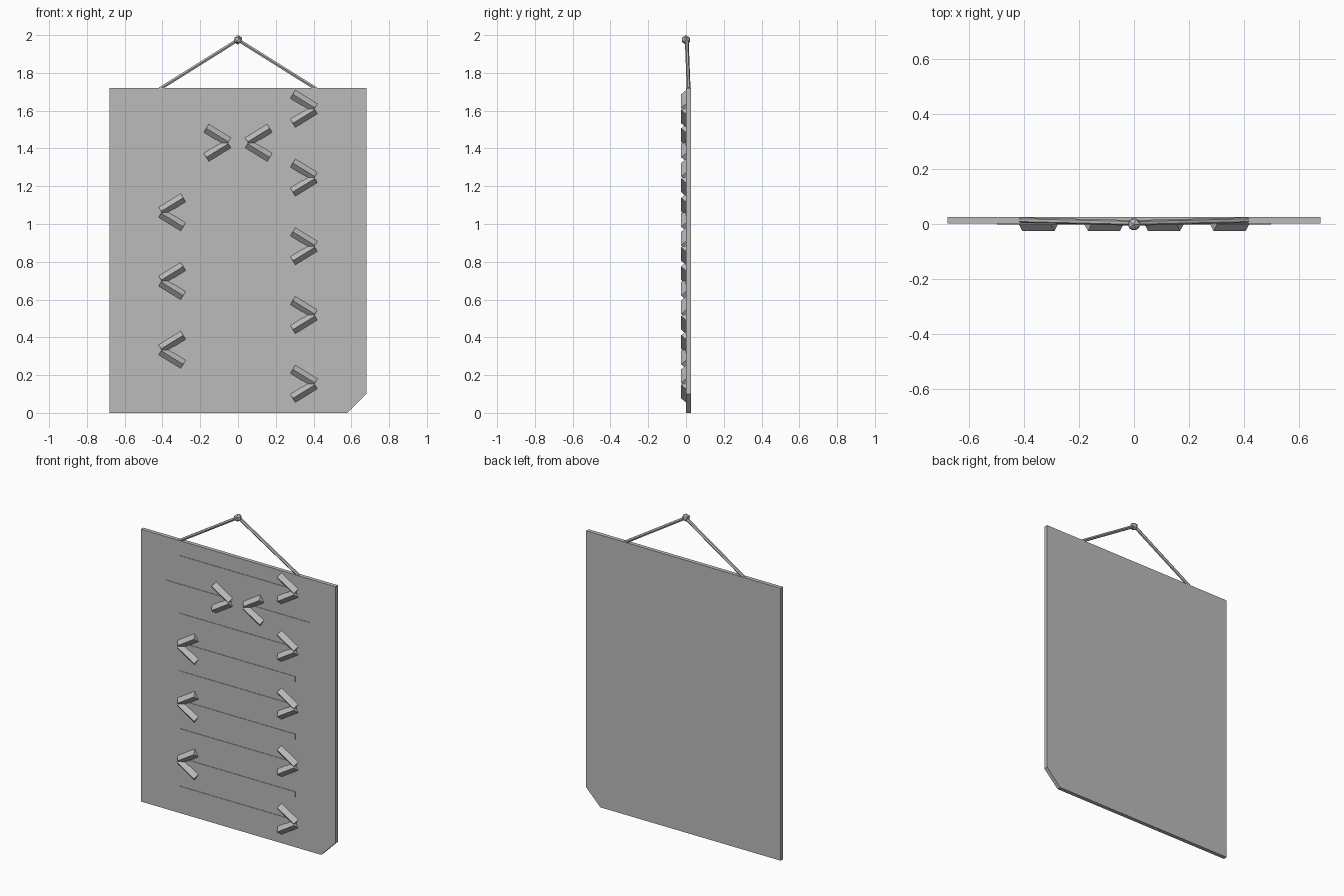
import bpy, bmesh
from math import radians, atan2, cos, sin
from mathutils import Vector

cube = bpy.data.objects.get("Cube")
if cube:
    bpy.data.objects.remove(cube, do_unlink=True)

grey = bpy.data.materials.new("plain_grey")
grey.use_nodes = True
COLOUR = (0.5, 0.5, 0.5, 1)
grey.diffuse_color = COLOUR
grey.node_tree.nodes["Principled BSDF"].inputs["Base Color"].default_value = COLOUR


def finish(name, bm):
    bmesh.ops.recalc_face_normals(bm, faces=bm.faces)
    mesh = bpy.data.meshes.new(name)
    bm.to_mesh(mesh)
    bm.free()
    mesh.materials.append(grey)
    obj = bpy.data.objects.new(name, mesh)
    bpy.context.collection.objects.link(obj)
    return obj


def plate(name, outline, front, back):
    """Extrude an x-z outline from the front y to the back y."""
    bm = bmesh.new()
    face = bm.faces.new([bm.verts.new((x, front, z)) for x, z in outline])
    moved = bmesh.ops.extrude_face_region(bm, geom=[face])["geom"]
    verts = [v for v in moved if isinstance(v, bmesh.types.BMVert)]
    bmesh.ops.translate(bm, verts=verts, vec=(0, back - front, 0))
    # the extrusion keeps the first face as the other cap
    return finish(name, bm)


def rod(name, start, end, radius, sides):
    """Flat-sided rod with one ridge facing the front."""
    start, end = Vector(start), Vector(end)
    axis = (end - start).normalized()
    out = Vector((0, -1, 0))
    out = (out - axis * out.dot(axis)).normalized()
    side = axis.cross(out)
    bm = bmesh.new()
    rings = []
    for centre in (start, end):
        ring = []
        for i in range(sides):
            a = radians(360 * i / sides)
            ring.append(bm.verts.new(centre + radius * (cos(a) * out + sin(a) * side)))
        rings.append(ring)
        bm.faces.new(ring)
    for i in range(sides):
        j = (i + 1) % sides
        bm.faces.new((rings[0][i], rings[0][j], rings[1][j], rings[1][i]))
    return finish(name, bm)


# Board with one clipped lower corner
W, H, CLIP = 0.68, 1.72, 0.1
FRONT, BACK = 0.001, 0.026
plate("board", [(-W, 0), (W - CLIP, 0), (W, CLIP), (W, H), (-W, H)], FRONT, BACK)


# Arrow: thin shaft plate plus two ridged arms meeting at the tip
def arrow(name, tail, tip, z):
    d = 1 if tip > tail else -1
    x0, x1 = sorted((tail, tip - d * 0.01))
    h = 0.017
    plate(name + "_shaft", [(x0, z - h), (x1, z - h), (x1, z + h), (x0, z + h)],
          FRONT - 0.003, FRONT + 0.003)
    for label, s in (("upper", 1), ("lower", -1)):
        rod(f"{name}_{label}_arm", (tip - d * 0.128, 0, z + s * 0.077),
            (tip - d * 0.011, 0, z + s * 0.005), 0.0255, 4)


STEP = 0.364
for i in range(5):
    arrow(f"left_pointing_row_{i + 1}", -0.41, 0.418, 1.61 - i * STEP)
for i in range(3):
    arrow(f"right_pointing_row_{i + 1}", 0.4, -0.418, 1.062 - i * STEP)
arrow("upper_inward_arrow_right", -0.5, -0.04, 1.43)
arrow("upper_inward_arrow_left", 0.5, 0.04, 1.43)

# Hanging cord and the peg it hangs from
for name, s in (("left_cord", 1), ("right_cord", -1)):
    rod(name, (0, 0.004, 1.975), (s * 0.415, 0.014, 1.715), 0.01, 6)

bm = bmesh.new()
bmesh.ops.create_icosphere(bm, subdivisions=1, radius=0.025)
bmesh.ops.translate(bm, verts=bm.verts, vec=(0, -0.001, 1.975))
finish("hanging_peg", bm)
